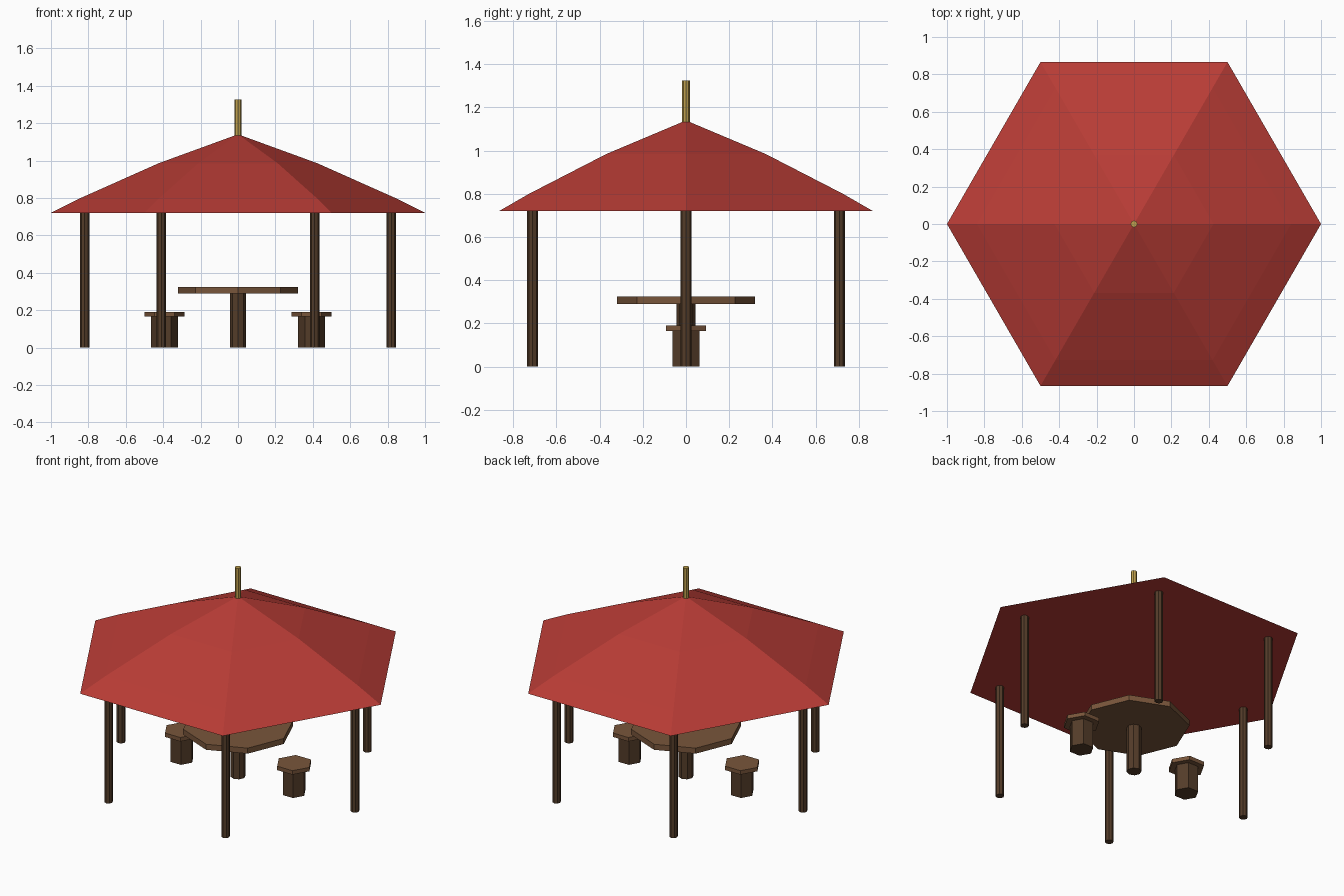
import bpy, bmesh
from math import cos, sin, pi

if "Cube" in bpy.data.objects:
    bpy.data.objects.remove(bpy.data.objects["Cube"])


def material(name, r, g, b):
    m = bpy.data.materials.new(name)
    m.use_nodes = True
    m.diffuse_color = (r, g, b, 1)
    m.node_tree.nodes["Principled BSDF"].inputs["Base Color"].default_value = (r, g, b, 1)
    return m


RED = material("red_roof", 0.48, 0.045, 0.036)
WOOD = material("brown_wood", 0.19, 0.092, 0.043)
DARK = material("dark_wood", 0.088, 0.045, 0.022)
GOLD = material("gold", 0.52, 0.35, 0.075)


def lathe(name, sides, profile, mat, x=0, y=0):
    """Closed faceted solid from (radius, height) pairs, bottom to top."""
    bm = bmesh.new()
    rings = []
    for r, z in profile:
        if r == 0:
            rings.append([bm.verts.new((0, 0, z))] * sides)
        else:
            rings.append([bm.verts.new((r * cos(2 * pi * i / sides),
                                        r * sin(2 * pi * i / sides), z))
                          for i in range(sides)])
    for low, high in zip(rings, rings[1:]):
        for i in range(sides):
            j = (i + 1) % sides
            corners = [low[i], low[j], high[j], high[i]]
            bm.faces.new(list(dict.fromkeys(corners)))
    bm.faces.new(rings[0][::-1])
    if profile[-1][0] > 0:
        bm.faces.new(rings[-1])
    mesh = bpy.data.meshes.new(name)
    bm.to_mesh(mesh)
    bm.free()
    mesh.materials.append(mat)
    ob = bpy.data.objects.new(name, mesh)
    ob.location = (x, y, 0)
    bpy.context.collection.objects.link(ob)
    return ob


# Hexagonal roof that steepens towards the eaves, with a gold finial
lathe("roof", 6, [(1, 0.72), (0.84, 0.80), (0.425, 0.985), (0, 1.14)], RED)
lathe("finial", 8, [(0.018, 1.12), (0.018, 1.325)], GOLD)

# One post below each roof corner
for i in range(6):
    a = i * pi / 3
    lathe(f"post_{i + 1}", 8, [(0.025, 0), (0.025, 0.72)], DARK,
          0.82 * cos(a), 0.82 * sin(a))

# Octagonal table on a single leg
lathe("table_top", 8, [(0.32, 0.29), (0.32, 0.325)], WOOD)
lathe("table_leg", 8, [(0.043, 0), (0.043, 0.29)], DARK)

# A stool on each side of the table
for side, x in (("left", 0.393), ("right", -0.393)):
    lathe(f"stool_seat_{side}", 6, [(0.107, 0.165), (0.107, 0.19)], WOOD, x)
    lathe(f"stool_base_{side}", 6, [(0.071, 0), (0.071, 0.165)], DARK, x)
